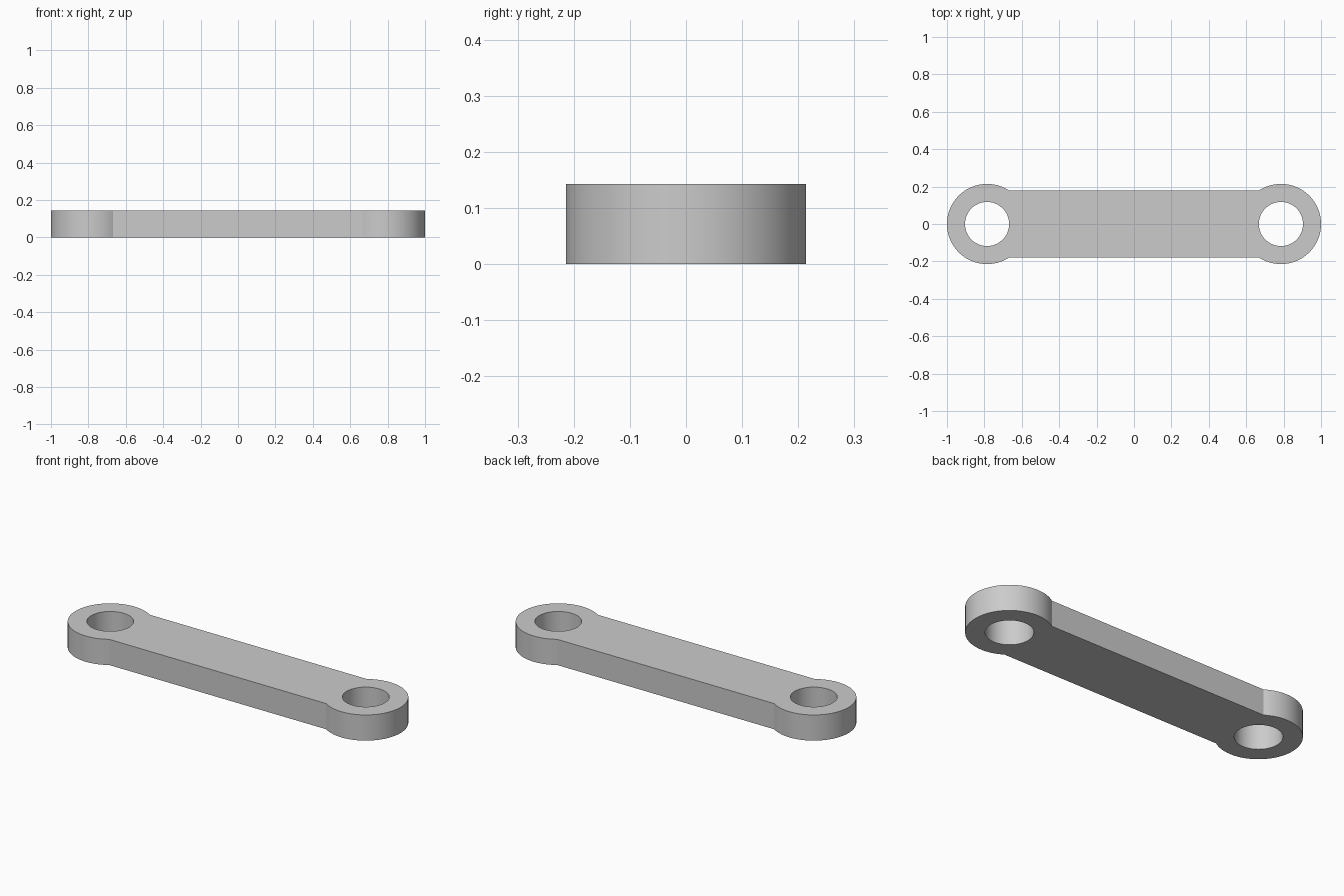
import bpy, bmesh
from math import asin, cos, sin, pi, radians

cube = bpy.data.objects.get("Cube")
if cube:
    bpy.data.objects.remove(cube, do_unlink=True)

UNIT = 1 / 7                 # the link is 14 units long
THICKNESS = UNIT
EYE_RADIUS = 1.5 * UNIT
HOLE_RADIUS = 0.825 * UNIT
BAR_HALF_WIDTH = 1.25 * UNIT
EYE_X = 1 - EYE_RADIUS


def arc(cx, radius, start, end, steps):
    """Points on an arc round (cx, 0), both ends included."""
    angles = [start + (end - start) * i / steps for i in range(steps + 1)]
    return [(cx + radius * cos(a), radius * sin(a)) for a in angles]


def add_loop(bm, points):
    verts = [bm.verts.new((x, y, 0)) for x, y in points]
    for i, v in enumerate(verts):
        bm.edges.new((v, verts[i - 1]))


# Steel material
steel = bpy.data.materials.new("light grey steel")
steel.use_nodes = True
colour = (0.6, 0.6, 0.6, 1)
steel.diffuse_color = colour
steel.node_tree.nodes["Principled BSDF"].inputs["Base Color"].default_value = colour

# Outline: two round eyes joined by the straight bar
neck = pi - asin(BAR_HALF_WIDTH / EYE_RADIUS)
right_eye = arc(EYE_X, EYE_RADIUS, -neck, neck, 80)
left_eye = [(-x, -y) for x, y in right_eye]

bm = bmesh.new()
add_loop(bm, right_eye + left_eye)

# Pin holes
for side in (-1, 1):
    add_loop(bm, arc(side * EYE_X, HOLE_RADIUS, 0, 2 * pi, 72)[:-1])

# Fill the profile around the holes, then raise it to full thickness
bmesh.ops.triangle_fill(bm, use_beauty=True, edges=bm.edges[:], normal=(0, 0, 1))
raised = bmesh.ops.extrude_face_region(bm, geom=bm.faces[:], use_keep_orig=True)
top = [g for g in raised["geom"] if isinstance(g, bmesh.types.BMVert)]
bmesh.ops.translate(bm, verts=top, vec=(0, 0, THICKNESS))
bmesh.ops.recalc_face_normals(bm, faces=bm.faces[:])

mesh = bpy.data.meshes.new("connecting_link")
bm.to_mesh(mesh)
bm.free()
mesh.materials.append(steel)
link = bpy.data.objects.new("connecting_link", mesh)
bpy.context.collection.objects.link(link)

# Smooth round walls, crisp rims and neck corners
bpy.ops.object.select_all(action="DESELECT")
link.select_set(True)
bpy.context.view_layer.objects.active = link
bpy.ops.object.shade_smooth_by_angle(angle=radians(25))
